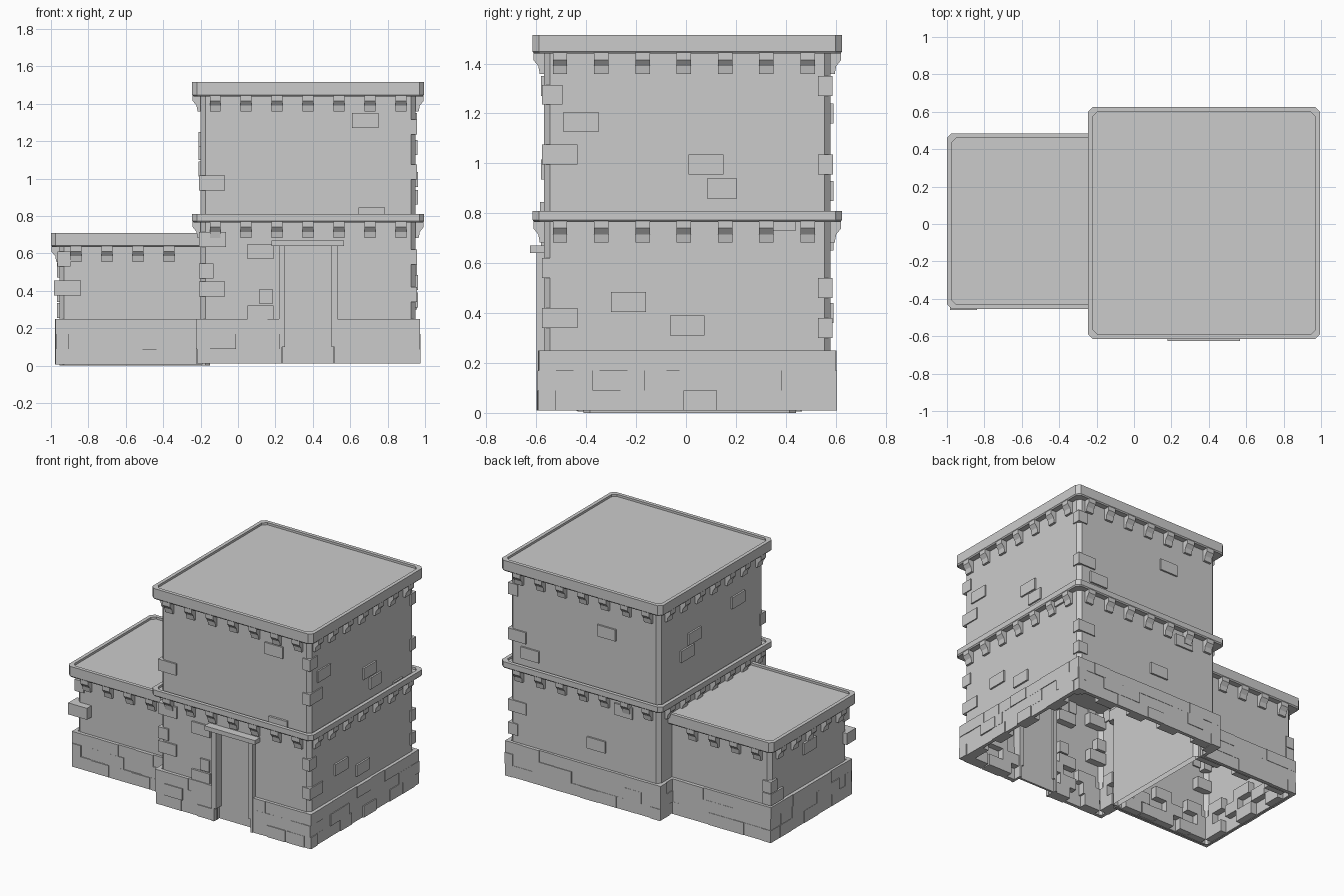
import bpy, bmesh, random

if "Cube" in bpy.data.objects:
    bpy.data.objects.remove(bpy.data.objects["Cube"])
random.seed(4)

TOWER = (-0.20, 0.95, -0.57, 0.58)     # x0, x1, y0, y1 of the wall planes
ANNEX = (-0.955, -0.15, -0.41, 0.44)


def finish(bm, name):
    bmesh.ops.recalc_face_normals(bm, faces=bm.faces)
    me = bpy.data.meshes.new(name)
    bm.to_mesh(me)
    bm.free()
    ob = bpy.data.objects.new(name, me)
    bpy.context.collection.objects.link(ob)
    return ob


def octagon(r, c, grow=0.0, grow_right=None):
    g = grow if grow_right is None else grow_right
    x0, x1, y0, y1 = r[0] - grow, r[1] + g, r[2] - grow, r[3] + grow
    return [(x0 + c, y0), (x1 - c, y0), (x1, y0 + c), (x1, y1 - c),
            (x1 - c, y1), (x0 + c, y1), (x0, y1 - c), (x0, y0 + c)]


def place(r, side, u, out, z):
    """Point on one wall: u along it, out from it, z up."""
    return {'front': (u, r[2] - out, z), 'back': (u, r[3] + out, z),
            'right': (r[1] + out, u, z), 'left': (r[0] - out, u, z)}[side]


def extrude_profile(bm, r, side, u0, u1, prof):
    """Profile of (out, z) points swept along a wall from u0 to u1."""
    a = [bm.verts.new(place(r, side, u0, o, z)) for o, z in prof]
    b = [bm.verts.new(place(r, side, u1, o, z)) for o, z in prof]
    bm.faces.new(a)
    bm.faces.new(b[::-1])
    for i in range(len(prof)):
        j = (i + 1) % len(prof)
        bm.faces.new((a[i], a[j], b[j], b[i]))


def block(bm, r, side, u0, u1, z0, z1, out=0.012, inn=0.05):
    extrude_profile(bm, r, side, u0, u1, [(-inn, z0), (out, z0), (out, z1), (-inn, z1)])


def shell(name, r, z0, z1, door=None):
    """Open-bottomed wall shell with chamfered corners."""
    bm = bmesh.new()
    pts = octagon(r, 0.025)
    lo = [bm.verts.new((x, y, z0)) for x, y in pts]
    hi = [bm.verts.new((x, y, z1)) for x, y in pts]
    for i in range(1 if door else 0, 8):
        j = (i + 1) % 8
        bm.faces.new((lo[i], lo[j], hi[j], hi[i]))
    if door:
        d0, d1, dz = door
        for a, b, p, q in ((pts[0][0], d0, z0, z1), (d1, pts[1][0], z0, z1), (d0, d1, dz, z1)):
            bm.faces.new([bm.verts.new((x, r[2], z)) for x, z in ((a, p), (b, p), (b, q), (a, q))])
        bmesh.ops.remove_doubles(bm, verts=bm.verts, dist=1e-4)
    finish(bm, name)


def slab(name, r, z0, z1, right=None):
    """Cornice slab with a raised rim around a sunken top."""
    bm = bmesh.new()
    gi = None if right is None else right
    spec = [(0.038, z0), (0.045, z0 + 0.008), (0.045, z1), (0.02, z1), (0.02, z1 - 0.015)]
    rings = [[bm.verts.new((x, y, z)) for x, y in octagon(r, 0.025, g, gi)] for g, z in spec]
    for a, b in zip(rings, rings[1:]):
        for i in range(8):
            j = (i + 1) % 8
            bm.faces.new((a[i], a[j], b[j], b[i]))
    bm.faces.new(rings[0][::-1])
    bm.faces.new(rings[-1])
    finish(bm, name)


def corbels(name, r, z, rows):
    """Rows of stepped brackets hanging below a slab whose underside is at z."""
    bm = bmesh.new()
    prof = [(-0.01, z + 0.005), (0.042, z + 0.005), (0.042, z - 0.025), (0.022, z - 0.05),
            (0.016, z - 0.082), (-0.01, z - 0.082)]
    for side, start, count in rows:
        for k in range(count):
            u = start + 0.1655 * k
            extrude_profile(bm, r, side, u - 0.029, u + 0.029, prof)
    finish(bm, name)


def courses(name, r, z0, runs):
    """Three staggered brick courses along each run (side, u0, u1)."""
    bm = bmesh.new()
    for side, u0, u1 in runs:
        for row in range(3):
            za = z0 if row == 0 else 0.01 + 0.08 * row
            u = u0
            w = (0.07, 0.14, 0.10)[row]
            k = row
            while u < u1 - 0.001:
                e = u + w
                if u1 - e < 0.04:
                    e = u1
                block(bm, r, side, u, e, za, 0.09 + 0.08 * row,
                      0.021 + random.uniform(-0.004, 0.004), 0.05 if k % 2 else 0.005)
                u, k = e, k + 1
                w = random.uniform(0.12, 0.155)
    finish(bm, name)


def loose(name, r, items):
    bm = bmesh.new()
    for side, u, z, w, out in items:
        block(bm, r, side, u, u + w, z, z + 0.08, out)
    finish(bm, name)


# Walls
shell("tower_walls", TOWER, 0.01, 1.46, door=(0.24, 0.51, 0.64))
shell("annex_walls", ANNEX, 0.0, 0.66)

# Cornices and roofs
slab("tower_roof", TOWER, 1.44, 1.515)
slab("tower_middle_ledge", TOWER, 0.765, 0.81)
slab("annex_roof", ANNEX, 0.635, 0.71, right=0.0)

# Brackets under the cornices
tower_rows = [('front', -0.122, 7), ('back', -0.122, 7), ('right', -0.505, 7), ('left', -0.505, 7)]
corbels("tower_roof_brackets", TOWER, 1.44, tower_rows)
corbels("tower_ledge_brackets", TOWER, 0.765, tower_rows)
corbels("annex_brackets", ANNEX, 0.635,
        [('front', -0.866, 4), ('back', -0.866, 4), ('left', -0.316, 5)])

# Brick bases
courses("tower_base_bricks", TOWER, 0.01,
        [('front', -0.217, 0.225), ('front', 0.525, 0.97), ('back', -0.217, 0.97),
         ('right', -0.59, 0.60), ('left', -0.59, -0.40), ('left', 0.43, 0.60)])
courses("annex_base_bricks", ANNEX, 0.005,
        [('front', -0.975, -0.19), ('back', -0.975, -0.19), ('left', -0.43, 0.46)])

# Scattered bricks on the tower faces: side, start, bottom, width, projection
loose("tower_wall_bricks", TOWER, [
    ('front', 0.61, 1.27, 0.14, 0.012), ('front', 0.645, 0.765, 0.14, 0.015),
    ('front', 0.05, 0.57, 0.14, 0.012), ('front', 0.115, 0.33, 0.07, 0.012),
    ('front', 0.05, 0.24, 0.14, 0.014), ('front', -0.15, 0.09, 0.14, 0.03),
    ('front', 0.64, 0.01, 0.14, 0.028), ('front', 0.79, 0.01, 0.135, 0.026),
    ('right', -0.49, 1.125, 0.14, 0.01), ('right', 0.01, 0.955, 0.14, 0.012),
    ('right', 0.085, 0.86, 0.12, 0.012), ('right', -0.30, 0.405, 0.14, 0.012),
    ('right', -0.065, 0.31, 0.14, 0.012), ('right', 0.34, 0.73, 0.10, 0.012),
    ('right', -0.375, 0.09, 0.14, 0.027), ('right', -0.01, 0.01, 0.135, 0.027),
    ('back', 0.13, 1.16, 0.14, 0.012), ('back', 0.72, 0.85, 0.14, 0.012),
    ('back', 0.0, 0.65, 0.14, 0.012), ('back', 0.21, 0.36, 0.14, 0.012),
    ('left', -0.35, 1.17, 0.14, 0.012), ('left', 0.13, 1.10, 0.14, 0.012),
    ('left', 0.21, 1.01, 0.14, 0.012)])

# Corner stones, wrapping both faces of a corner
loose("tower_corner_stones", TOWER, [
    ('front', -0.208, 0.935, 0.138, 0.012), ('front', -0.208, 0.635, 0.143, 0.012),
    ('front', -0.208, 0.465, 0.078, 0.012), ('front', -0.208, 0.37, 0.138, 0.012),
    ('right', -0.578, 1.235, 0.083, 0.008), ('right', -0.578, 0.995, 0.143, 0.008),
    ('right', -0.578, 0.34, 0.143, 0.008), ('right', -0.578, 0.54, 0.075, 0.006),
    ('back', 0.82, 0.955, 0.138, 0.01), ('back', 0.885, 1.27, 0.073, 0.008),
    ('back', 0.82, 0.46, 0.138, 0.008), ('back', 0.885, 0.30, 0.073, 0.008)])
loose("annex_stones", ANNEX, [
    ('front', -0.985, 0.375, 0.145, 0.05), ('front', -0.97, 0.09, 0.065, 0.03),
    ('front', -0.825, 0.008, 0.135, 0.028), ('front', -0.51, 0.008, 0.135, 0.028),
    ('front', -0.965, 0.53, 0.07, 0.01), ('left', -0.055, 0.47, 0.14, 0.014),
    ('left', 0.38, 0.34, 0.07, 0.014), ('left', 0.31, 0.255, 0.14, 0.014)])

# Doorway: jambs with wider feet, lintel, recessed panel
bm = bmesh.new()
for a, b in ((0.218, 0.25), (0.50, 0.532)):
    block(bm, TOWER, 'front', a, b, 0.10, 0.645, 0.03, 0.06)
for a, b in ((0.218, 0.235), (0.515, 0.532)):
    block(bm, TOWER, 'front', a, b, 0.01, 0.10, 0.03, 0.06)
finish(bm, "door_jambs")
bm = bmesh.new()
block(bm, TOWER, 'front', 0.18, 0.567, 0.64, 0.67, 0.055, 0.06)
finish(bm, "door_lintel")
bm = bmesh.new()
block(bm, TOWER, 'front', 0.235, 0.515, 0.01, 0.645, -0.03, 0.045)
finish(bm, "door_panel")
